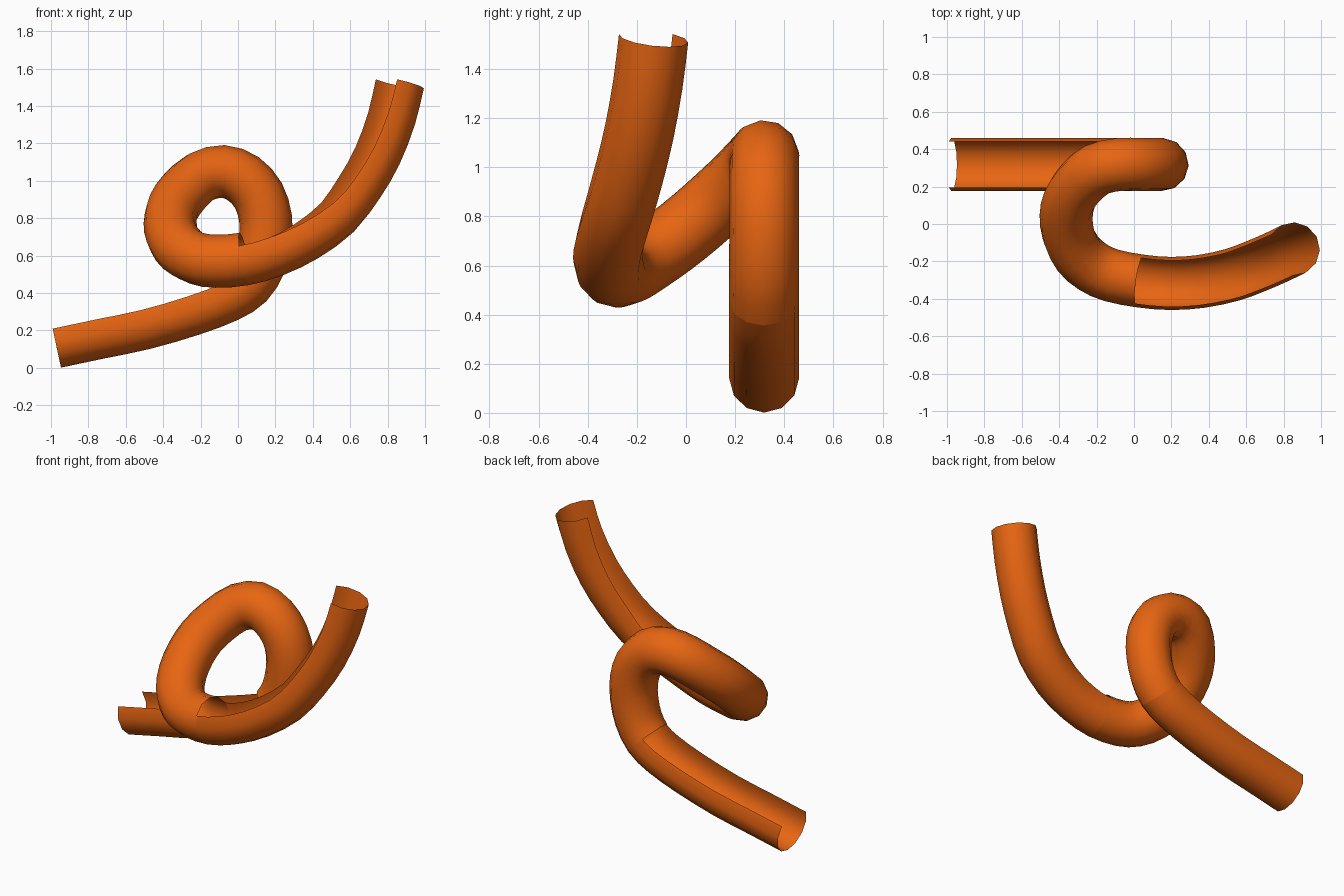
import bpy, math
from mathutils import Vector, Quaternion

RADIUS, SIDES, STEPS = 0.142, 12, 2
UP = Vector((0, 0, 1))

if "Cube" in bpy.data.objects:
    bpy.data.objects.remove(bpy.data.objects["Cube"])

orange = bpy.data.materials.new("slide_orange")
orange.use_nodes = True
colour = (0.8, 0.13, 0.006, 1)
orange.diffuse_color = colour
orange.node_tree.nodes["Principled BSDF"].inputs["Base Color"].default_value = colour

# Centre line of the slide, from the exit at the bottom to the entrance at the top
exit_run = [(-.976, .318, .14), (-.74, .318, .19), (-.5, .318, .24), (-.25, .318, .313),
            (-.06, .318, .385), (.05, .318, .455)]
loop_run = [(.115, .318, .56), (.145, .318, .68), (.147, .318, .8), (.11, .318, .92),
            (.03, .318, 1.01), (-.08, .318, 1.05), (-.2, .29, 1.02), (-.29, .215, .94),
            (-.345, .13, .86), (-.363, .04, .78), (-.35, -.06, .7), (-.3, -.16, .63),
            (-.22, -.23, .585), (-.12, -.275, .57)]
entry_run = [(.035, -.305, .582), (.195, -.318, .63), (.36, -.307, .71), (.525, -.272, .83),
             (.64, -.23, .98), (.735, -.19, 1.145), (.81, -.155, 1.34), (.855, -.132, 1.525)]
path = [Vector(p) for p in exit_run + loop_run + entry_run]


def smooth_path(points):
    """Catmull-Rom interpolation through the points."""
    ext = [2 * points[0] - points[1]] + points + [2 * points[-1] - points[-2]]
    out = []
    for a, b, c, d in zip(ext, ext[1:], ext[2:], ext[3:]):
        for s in range(STEPS):
            t = s / STEPS
            out.append(b + (c - a) * t / 2 + (2 * a - 5 * b + 4 * c - d) * t**2 / 2
                       + (3 * b - a - 3 * c + d) * t**3 / 2)
    return out + [points[-1]]


centres = smooth_path(path)
last = len(centres) - 1
tangents = [(centres[min(i + 1, last)] - centres[max(i - 1, 0)]).normalized()
            for i in range(last + 1)]
loop_start = (len(exit_run) - 1) * STEPS
loop_end = (len(exit_run) + len(loop_run)) * STEPS

# Troughs keep their opening upward
normals = [(UP - t * UP.dot(t)).normalized() for t in tangents]

# The loop carries its frame along the path and eases into the upper trough
goal = normals[loop_end].copy()
for i in range(loop_start + 1, loop_end + 1):
    turn = tangents[i - 1].rotation_difference(tangents[i])
    normals[i] = turn @ normals[i - 1]
carried = normals[loop_end]
roll = math.atan2(carried.cross(goal).dot(tangents[loop_end]), carried.dot(goal))
facet = math.tau / SIDES
roll -= round(roll / facet) * facet
for i in range(loop_start + 1, loop_end + 1):
    share = (i - loop_start) / (loop_end - loop_start)
    normals[i] = Quaternion(tangents[i], roll * share) @ normals[i]
tube_normals = list(normals)
normals[loop_end] = goal


def sweep(name, first, final, frames, gap):
    """Sweep a ring along the path; gap is the number of top facets left open."""
    count = SIDES - gap + (1 if gap else 0)
    verts, faces = [], []
    for i in range(first, final + 1):
        side = tangents[i].cross(frames[i])
        for k in range(count):
            angle = facet * (k + gap / 2)
            verts.append(centres[i] + RADIUS * (math.cos(angle) * frames[i]
                                                + math.sin(angle) * side))
    for r in range(final - first):
        for k in range(SIDES - gap):
            a, b = r * count + k, r * count + (k + 1) % count
            faces.append((a, b, b + count, a + count))
    mesh = bpy.data.meshes.new(name)
    mesh.from_pydata(verts, [], faces)
    mesh.materials.append(orange)
    mesh.shade_smooth()
    obj = bpy.data.objects.new(name, mesh)
    bpy.context.collection.objects.link(obj)
    return obj


# Open exit trough, closed loop, open entrance trough
sweep("exit_trough", 0, loop_start, normals, 4)
sweep("loop_tube", loop_start, loop_end, tube_normals, 0)
sweep("entrance_trough", loop_end, last, normals, 4)
